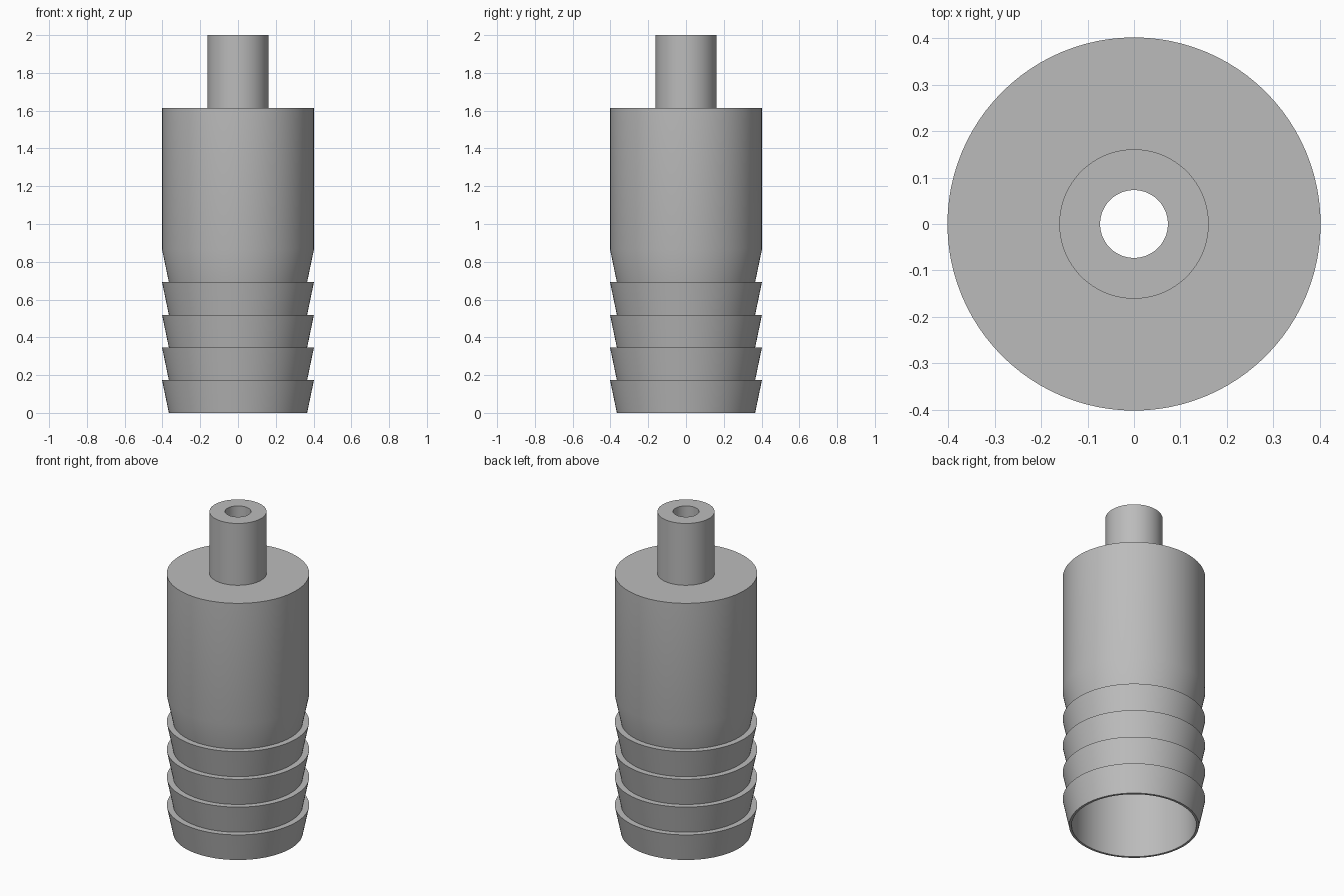
import bpy, bmesh, math

cube = bpy.data.objects.get("Cube")
if cube:
    bpy.data.objects.remove(cube)

SEGMENTS = 96
BARBS = 5
PITCH = 0.173          # height of one barb
OUTER, NECK = 0.402, 0.366
BORE, TUBE, HOLE = 0.352, 0.161, 0.073
SHOULDER, CEILING, TOP = 1.615, 1.53, 2.0

# Outer profile: stacked barbs, plain body, shoulder and narrow tube
profile = []
for i in range(BARBS):
    profile += [(NECK, i * PITCH), (OUTER, (i + 1) * PITCH)]
profile += [(OUTER, SHOULDER), (TUBE, SHOULDER), (TUBE, TOP)]
# Inner profile: small through hole and wide bore
profile += [(HOLE, TOP), (HOLE, CEILING), (BORE, CEILING), (BORE, 0)]

# Revolve the closed profile around z
bm = bmesh.new()
rings = []
for r, z in profile:
    ring = []
    for s in range(SEGMENTS):
        a = math.tau * s / SEGMENTS
        ring.append(bm.verts.new((r * math.cos(a), r * math.sin(a), z)))
    rings.append(ring)
for low, high in zip(rings, rings[1:] + rings[:1]):
    for s in range(SEGMENTS):
        t = (s + 1) % SEGMENTS
        bm.faces.new((low[s], low[t], high[t], high[s]))
bmesh.ops.recalc_face_normals(bm, faces=bm.faces)

mesh = bpy.data.meshes.new("barbed_hose_adapter")
bm.to_mesh(mesh)
bm.free()
adapter = bpy.data.objects.new("barbed_hose_adapter", mesh)
bpy.context.collection.objects.link(adapter)

# Plain grey material
grey = bpy.data.materials.new("plain_grey")
grey.use_nodes = True
colour = (0.5, 0.5, 0.5, 1)
grey.diffuse_color = colour
grey.node_tree.nodes["Principled BSDF"].inputs["Base Color"].default_value = colour
mesh.materials.append(grey)

# Smooth round walls, crisp barb edges
bpy.ops.object.select_all(action="DESELECT")
adapter.select_set(True)
bpy.context.view_layer.objects.active = adapter
bpy.ops.object.shade_smooth_by_angle(angle=math.radians(30))
